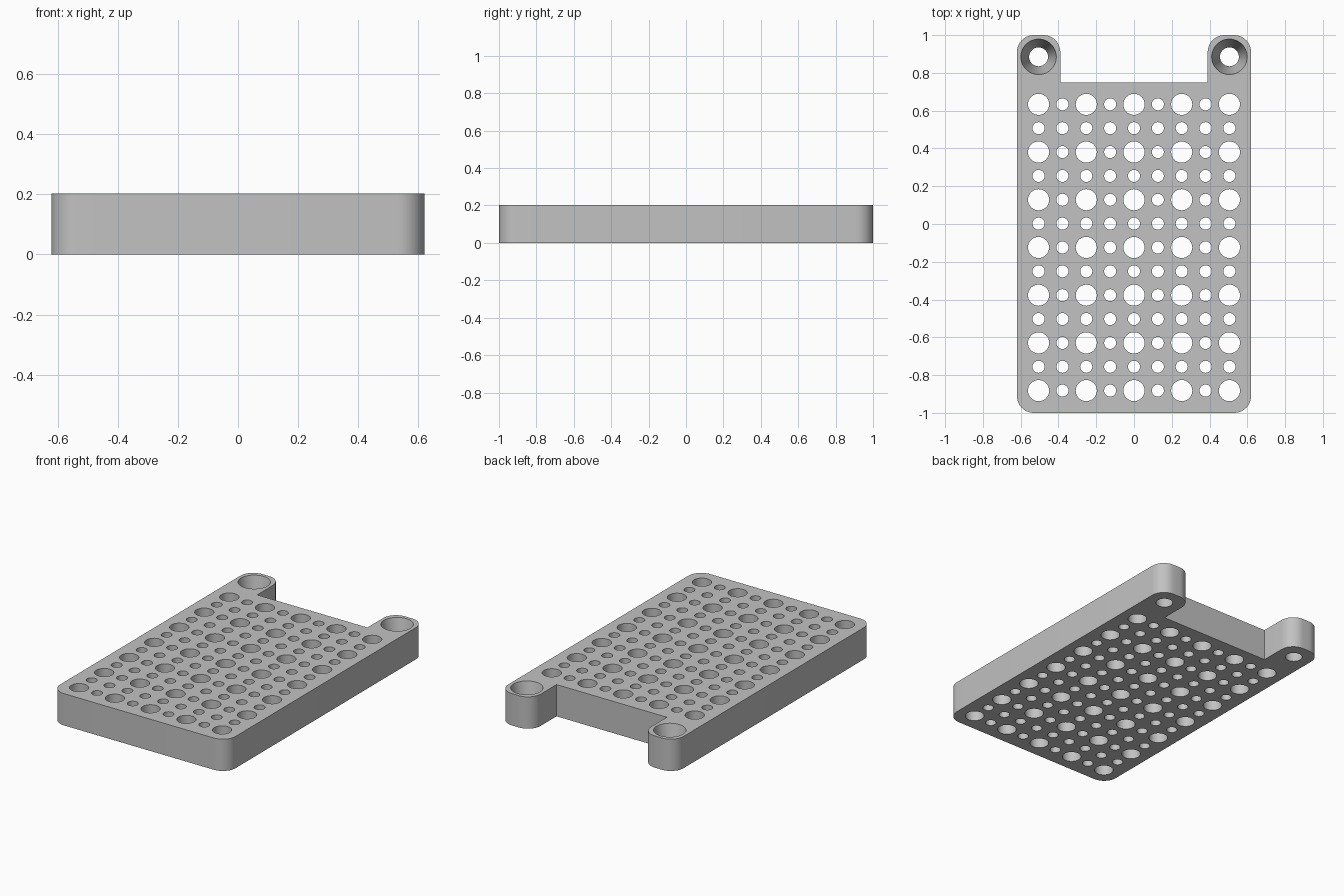
import bpy, bmesh
from math import sin, cos, pi
from mathutils import Matrix

if "Cube" in bpy.data.objects:
    bpy.data.objects.remove(bpy.data.objects["Cube"], do_unlink=True)

HALF_W, HALF_L, THICK = 0.62, 1.0, 0.203
NOTCH_X, NOTCH_Y = 0.39, 0.75
CORNER = 0.09
PITCH = 0.1263
LARGE_R, SMALL_R = 0.056, 0.032
LUG_TOP_R, LUG_BOTTOM_R = 0.094, 0.05

grey = bpy.data.materials.new("plain grey")
grey.use_nodes = True
colour = (0.54, 0.54, 0.54, 1)
grey.diffuse_color = colour
grey.node_tree.nodes["Principled BSDF"].inputs["Base Color"].default_value = colour


def make_object(name, bm):
    mesh = bpy.data.meshes.new(name)
    bm.to_mesh(mesh)
    bm.free()
    mesh.materials.append(grey)
    obj = bpy.data.objects.new(name, mesh)
    bpy.context.collection.objects.link(obj)
    return obj


def arc(cx, cy, start, steps=10):
    """Quarter circle, counter-clockwise from the start angle."""
    angles = [start + pi / 2 * i / steps for i in range(steps + 1)]
    return [(cx + CORNER * cos(a), cy + CORNER * sin(a)) for a in angles]


# Plate outline: right half, then mirrored
half = arc(HALF_W - CORNER, CORNER - HALF_L, -pi / 2)
half += arc(HALF_W - CORNER, HALF_L - CORNER, 0)
half += arc(NOTCH_X + CORNER, HALF_L - CORNER, pi / 2)
half.append((NOTCH_X, NOTCH_Y))
outline = half + [(-x, y) for x, y in reversed(half)]

bm = bmesh.new()
base = bm.faces.new([bm.verts.new((x, y, 0)) for x, y in outline])
top = bmesh.ops.extrude_face_region(bm, geom=[base])
moved = [v for v in top["geom"] if isinstance(v, bmesh.types.BMVert)]
bmesh.ops.translate(bm, verts=moved, vec=(0, 0, THICK))
bmesh.ops.recalc_face_normals(bm, faces=bm.faces)
plate = make_object("perforated_plate", bm)

# Hole cutters
bm = bmesh.new()


def add_hole(x, y, bottom_r, top_r, sides):
    # run past both surfaces while keeping the slope
    extra = (top_r - bottom_r) / 2
    bmesh.ops.create_cone(
        bm, cap_ends=True, segments=sides, depth=THICK * 2,
        radius1=bottom_r - extra, radius2=top_r + extra,
        matrix=Matrix.Translation((x, y, THICK / 2)))


# Large holes on every second row and column, small ones between
for row in range(13):
    for col in range(9):
        large = row % 2 == 0 and col % 2 == 0
        r = LARGE_R if large else SMALL_R
        add_hole((col - 4) * PITCH, (row - 7) * PITCH + 0.002, r, r, 32 if large else 24)

# Tapered mounting holes in the lugs
for side in (-1, 1):
    add_hole(side * 4 * PITCH, 0.885, LUG_BOTTOM_R, LUG_TOP_R, 48)

cutter = make_object("hole_cutter", bm)
cutter.hide_render = True

# Cut, apply, and drop the cutter
mod = plate.modifiers.new("holes", "BOOLEAN")
mod.operation = "DIFFERENCE"
mod.solver = "EXACT"
mod.object = cutter
bpy.ops.object.select_all(action="DESELECT")
plate.select_set(True)
bpy.context.view_layer.objects.active = plate
bpy.ops.object.modifier_apply(modifier=mod.name)
bpy.data.objects.remove(cutter, do_unlink=True)
bpy.ops.object.shade_smooth_by_angle(angle=pi / 6)
